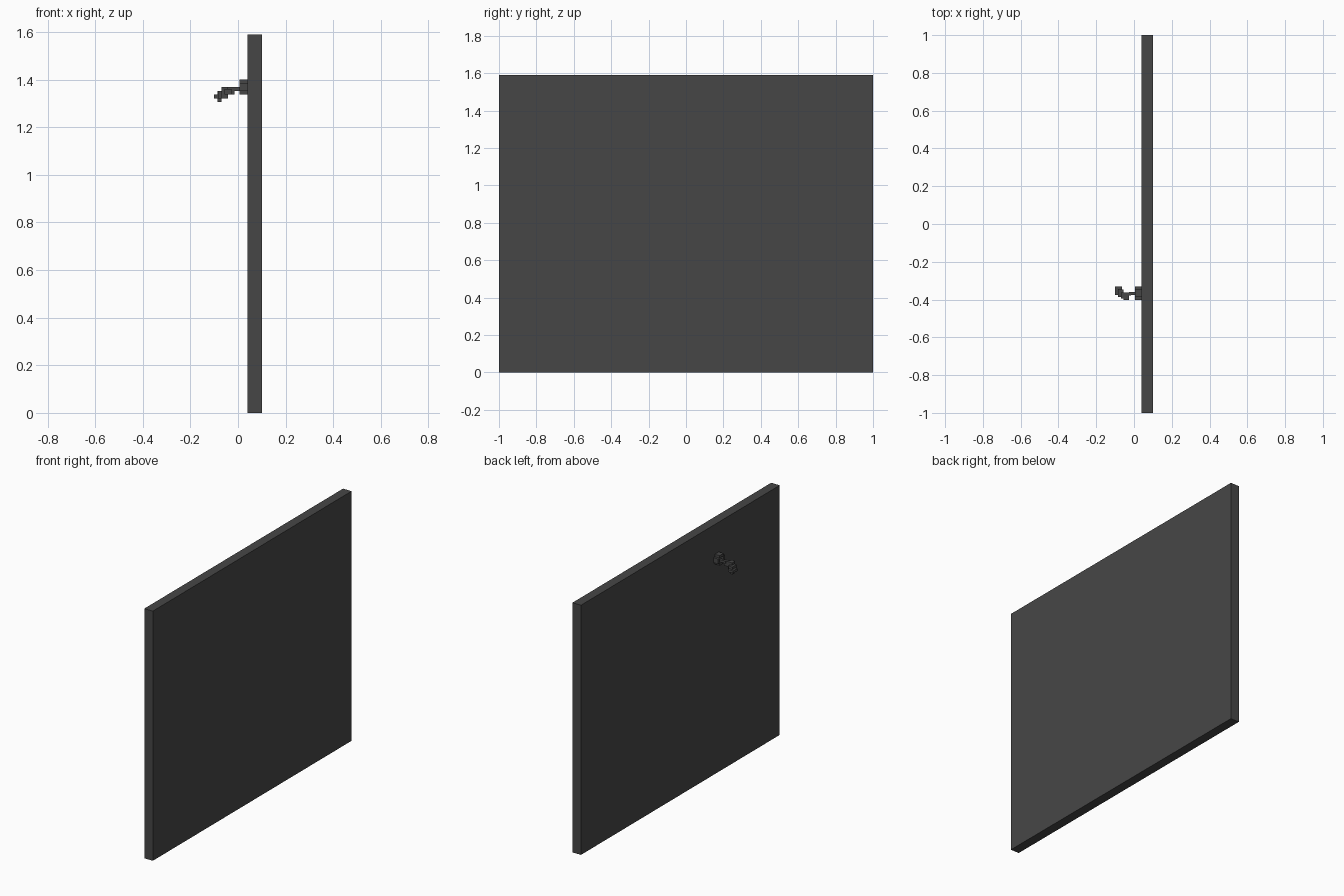
import bpy, bmesh
from mathutils import Matrix, Vector

if "Cube" in bpy.data.objects:
    bpy.data.objects.remove(bpy.data.objects["Cube"])

grey = bpy.data.materials.new("dark_grey")
grey.diffuse_color = (0.062, 0.062, 0.062, 1)
grey.use_nodes = True
grey.node_tree.nodes["Principled BSDF"].inputs["Base Color"].default_value = grey.diffuse_color
V = 0.0158                      # step size of the small blocky handle
X0, Y0, Z0 = -0.10, -0.332, 1.40  # outer tip, +y side and top of the handle


def boxes(name, spans):
    """One object from axis-aligned boxes given as (x0, x1, y0, y1, z0, z1)."""
    bm = bmesh.new()
    for x0, x1, y0, y1, z0, z1 in spans:
        m = Matrix.Translation(Vector((x0 + x1, y0 + y1, z0 + z1)) / 2)
        m = m @ Matrix.Diagonal((x1 - x0, y1 - y0, z1 - z0, 1))
        bmesh.ops.create_cube(bm, size=1, matrix=m)
    me = bpy.data.meshes.new(name)
    bm.to_mesh(me)
    bm.free()
    me.materials.append(grey)
    ob = bpy.data.objects.new(name, me)
    bpy.context.collection.objects.link(ob)


def cells(x, y, z):
    """Box from step indices: x from the tip, y toward the front, z downward."""
    return (X0 + x[0] * V, X0 + x[1] * V, Y0 - y[1] * V, Y0 - y[0] * V,
            Z0 - z[1] * V, Z0 - z[0] * V)


# Large flat panel
boxes("panel", [(0.04, 0.10, -1, 1, 0, 1.59)])

# Stepped ring where the handle meets the panel
boxes("handle_mount", [cells((6.7, 8.9), y, z) for y, z in (
    ((1, 3.5), (0, 1)), ((1, 3.5), (3, 4)),
    ((0, 1), (1, 3)), ((3.5, 4.5), (1, 3)))])

# Thin arm reaching out from the mount
boxes("handle_arm", [cells((4.6, 8.9), (1.8, 2.8), (2, 3))])

# Stepped grip, sloping down and sideways
boxes("handle_grip", [cells(*c) for c in (
    ((3.7, 5.4), (2, 3), (2, 4)), ((2.8, 4.6), (2.4, 4.5), (2.5, 4)),
    ((1.9, 3.7), (2, 4), (2, 5)), ((1, 2.8), (1, 3.5), (3, 5)),
    ((0, 2.3), (0, 2.7), (4, 5)), ((0.9, 1.9), (0.8, 2), (3, 6)))])
